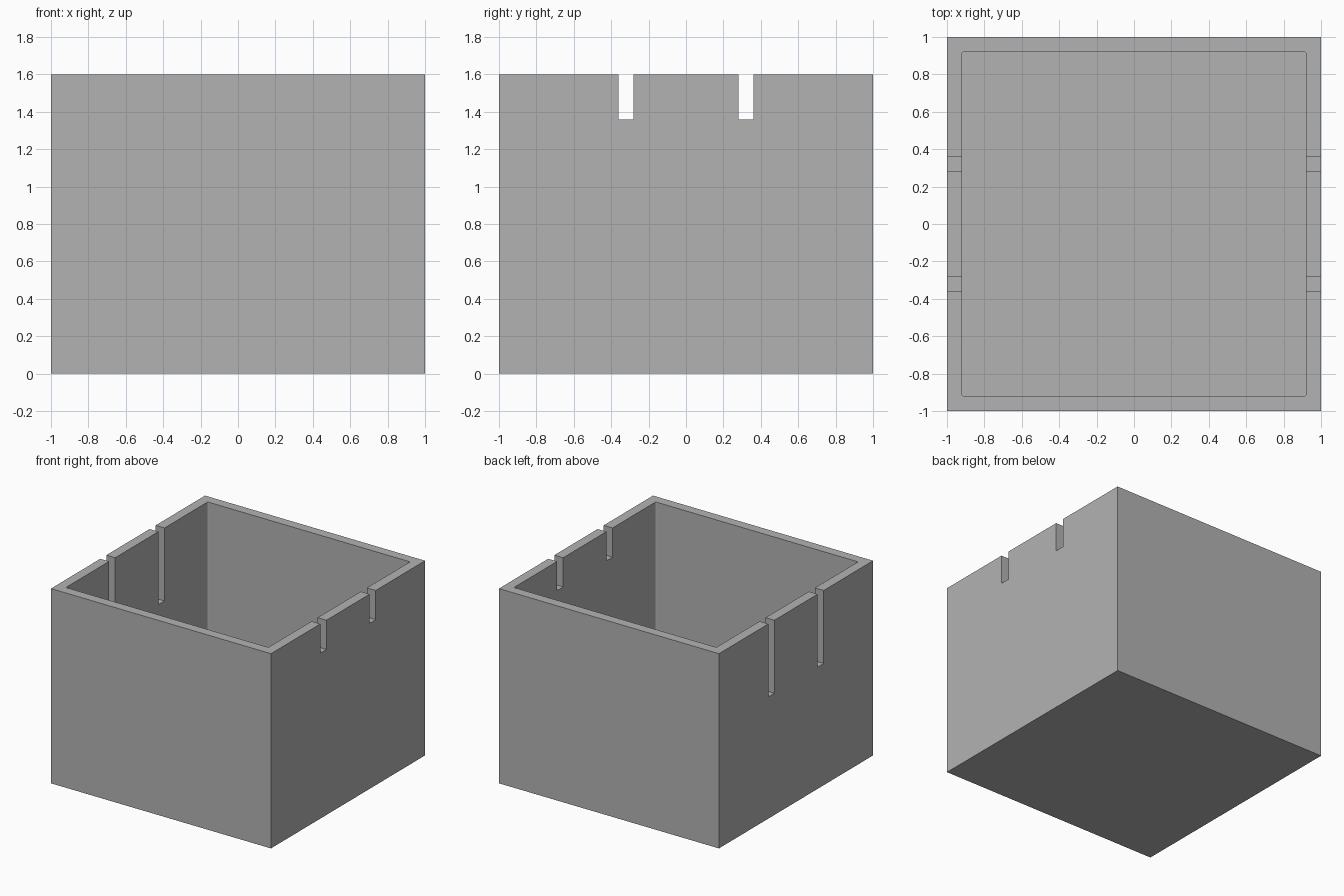
import bpy
import bmesh
from mathutils import Matrix, Vector

default = bpy.data.objects.get("Cube")
if default:
    bpy.data.objects.remove(default, do_unlink=True)

WIDTH, HEIGHT, WALL = 2.0, 1.6, 0.08
SLOT_WIDTH, SLOT_Y = 0.08, 0.32
SHORT_SLOT, LONG_SLOT = 0.24, 0.6
CORNER, MARGIN = 0.01, 0.1

grey = bpy.data.materials.new("plain grey")
grey.use_nodes = True
grey.diffuse_color = (0.45, 0.45, 0.45, 1)
grey.node_tree.nodes["Principled BSDF"].inputs["Base Color"].default_value = grey.diffuse_color


def box(name, low, high, corner=0):
    """Box between two corners, with optional rounding of its upright edges."""
    low, high = Vector(low), Vector(high)
    bm = bmesh.new()
    place = Matrix.Translation((low + high) / 2) @ Matrix.Diagonal((*(high - low), 1))
    bmesh.ops.create_cube(bm, size=1, matrix=place)
    if corner:
        upright = [e for e in bm.edges if abs(e.verts[0].co.z - e.verts[1].co.z) > corner]
        bmesh.ops.bevel(bm, geom=upright, offset=corner, segments=3, profile=0.5, affect='EDGES')
    mesh = bpy.data.meshes.new(name)
    bm.to_mesh(mesh)
    bm.free()
    mesh.materials.append(grey)
    obj = bpy.data.objects.new(name, mesh)
    bpy.context.collection.objects.link(obj)
    return obj


# Outer block
half, inner = WIDTH / 2, WIDTH / 2 - WALL
container = box("open_box", (-half, -half, 0), (half, half, HEIGHT))

# Cavity, then a pair of slots in each side wall: shallow on +x, deep on -x
cutters = [box("cavity_cutter", (-inner, -inner, WALL), (inner, inner, HEIGHT + MARGIN), CORNER)]
for side, depth in ((1, SHORT_SLOT), (-1, LONG_SLOT)):
    x_ends = sorted((side * (inner - MARGIN), side * (half + MARGIN)))
    for y in (-SLOT_Y, SLOT_Y):
        cutters.append(box("slot_cutter",
                           (x_ends[0], y - SLOT_WIDTH / 2, HEIGHT - depth),
                           (x_ends[1], y + SLOT_WIDTH / 2, HEIGHT + MARGIN)))

for cutter in cutters:
    cutter.hide_render = True
    cut = container.modifiers.new(cutter.name, 'BOOLEAN')
    cut.operation = 'DIFFERENCE'
    cut.solver = 'EXACT'
    cut.object = cutter

# Bake the cuts and remove the cutters
graph = bpy.context.evaluated_depsgraph_get()
baked = bpy.data.meshes.new_from_object(container.evaluated_get(graph))
container.modifiers.clear()
container.data = baked
for cutter in cutters:
    bpy.data.objects.remove(cutter, do_unlink=True)
